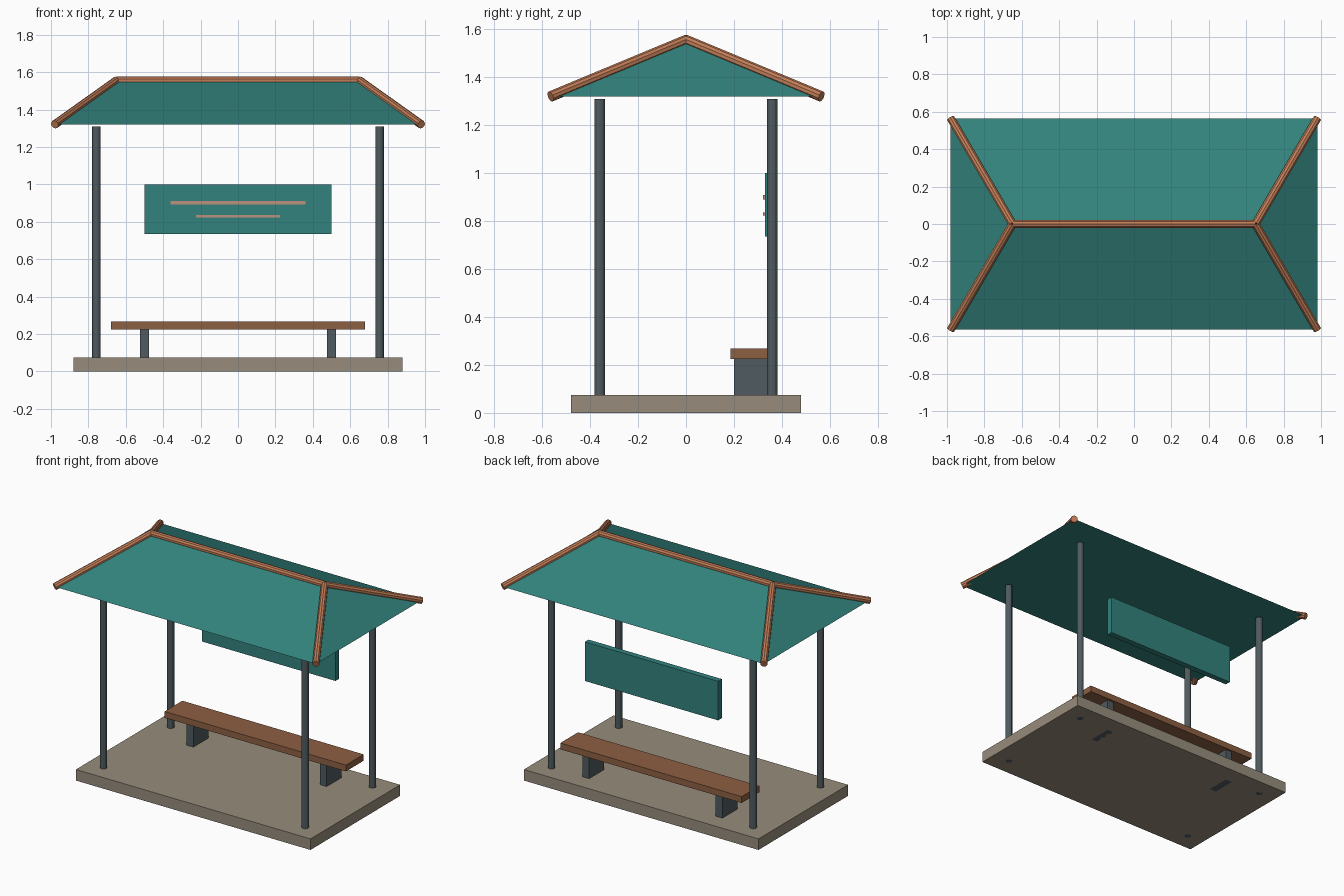
import bpy, bmesh
from mathutils import Vector

if "Cube" in bpy.data.objects:
    bpy.data.objects.remove(bpy.data.objects["Cube"], do_unlink=True)


def material(name, rgb):
    m = bpy.data.materials.new(name)
    m.use_nodes = True
    m.diffuse_color = (*rgb, 1)
    m.node_tree.nodes["Principled BSDF"].inputs["Base Color"].default_value = (*rgb, 1)
    return m


TEAL = material("teal paint", (0.033, 0.225, 0.207))
COPPER = material("copper trim", (0.54, 0.205, 0.095))
WOOD = material("brown wood", (0.27, 0.115, 0.055))
SLATE = material("slate metal", (0.08, 0.105, 0.115))
STONE = material("sandy concrete", (0.31, 0.265, 0.2))
PALE = material("pale copper", (0.5, 0.29, 0.21))


def finish(bm, name, mat):
    bmesh.ops.recalc_face_normals(bm, faces=bm.faces)
    mesh = bpy.data.meshes.new(name)
    bm.to_mesh(mesh)
    bm.free()
    mesh.materials.append(mat)
    obj = bpy.data.objects.new(name, mesh)
    bpy.context.collection.objects.link(obj)
    return obj


def box(name, mat, x, y, z):
    """Box from (low, high) ranges on each axis."""
    bm = bmesh.new()
    bmesh.ops.create_cube(bm, size=1)
    for v in bm.verts:
        v.co = [r[0] if c < 0 else r[1] for c, r in zip(v.co, (x, y, z))]
    return finish(bm, name, mat)


def rod(name, mat, a, b, radius, sides):
    """Straight round bar between two points."""
    a, b = Vector(a), Vector(b)
    bm = bmesh.new()
    bmesh.ops.create_cone(bm, cap_ends=True, segments=sides, radius1=radius,
                          radius2=radius, depth=(b - a).length)
    obj = finish(bm, name, mat)
    obj.location = (a + b) / 2
    obj.rotation_euler = (b - a).to_track_quat("Z", "Y").to_euler()
    return obj


# Floor slab
box("floor_slab", STONE, (-0.88, 0.88), (-0.48, 0.48), (0, 0.075))

# Hipped roof with a flat underside
EAVE_X, EAVE_Y, EAVE_Z = 0.98, 0.565, 1.32
RIDGE_X, RIDGE_Z = 0.65, 1.555
bm = bmesh.new()
corners = [bm.verts.new((sx * EAVE_X, sy * EAVE_Y, EAVE_Z))
           for sx, sy in ((-1, -1), (1, -1), (1, 1), (-1, 1))]
left = bm.verts.new((RIDGE_X, 0, RIDGE_Z))
right = bm.verts.new((-RIDGE_X, 0, RIDGE_Z))
c = corners
for face in (c, (c[0], c[1], left, right), (c[1], c[2], left),
             (c[2], c[3], right, left), (c[3], c[0], right)):
    bm.faces.new(face)
finish(bm, "roof", TEAL)

# Ridge bar, hip bars and posts
rod("ridge_bar", COPPER, (-RIDGE_X, 0, RIDGE_Z), (RIDGE_X, 0, RIDGE_Z), 0.0225, 10)
for sx, side in ((1, "left"), (-1, "right")):
    for sy, end in ((-1, "front"), (1, "back")):
        rod(f"hip_bar_{end}_{side}", COPPER, (sx * RIDGE_X, 0, RIDGE_Z),
            (sx * EAVE_X, sy * EAVE_Y, EAVE_Z), 0.0225, 10)
        rod(f"post_{end}_{side}", SLATE, (sx * 0.757, sy * 0.36, 0),
            (sx * 0.757, sy * 0.36, 1.31), 0.0225, 12)

    # Bench legs
    box(f"bench_leg_{side}", SLATE, (sx * 0.5 - 0.025, sx * 0.5 + 0.025),
        (0.2, 0.36), (0, 0.225))

# Bench seat
box("bench_seat", WOOD, (-0.68, 0.68), (0.185, 0.375), (0.225, 0.268))

# Sign panel with two raised strips on its front
box("sign_panel", TEAL, (-0.5, 0.5), (0.33, 0.37), (0.735, 1.0))
box("sign_strip_upper", PALE, (-0.36, 0.36), (0.322, 0.331), (0.891, 0.91))
box("sign_strip_lower", PALE, (-0.225, 0.225), (0.322, 0.331), (0.824, 0.837))
